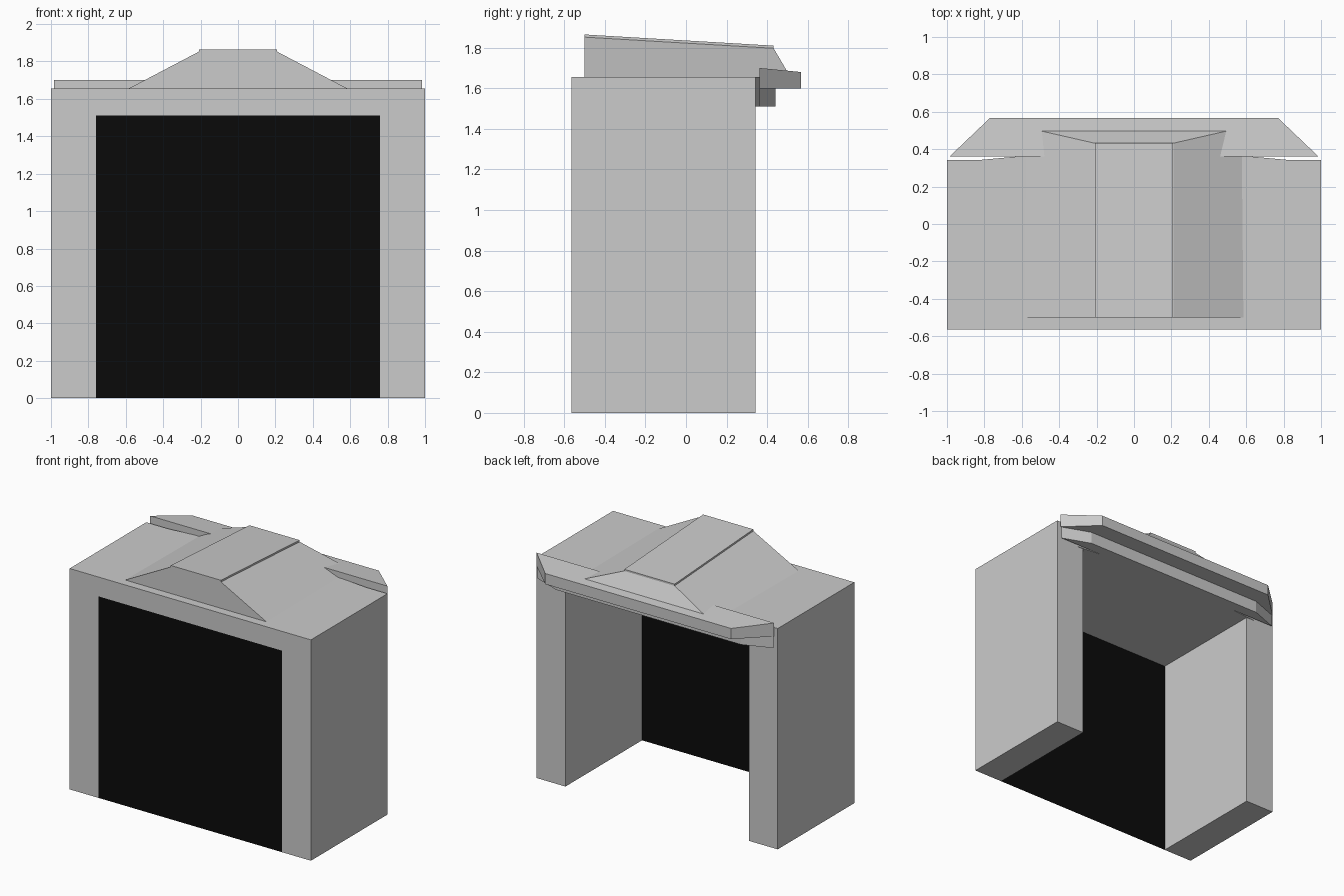
import bpy, bmesh
from mathutils import Vector

if "Cube" in bpy.data.objects:
    bpy.data.objects.remove(bpy.data.objects["Cube"])


def loft(name, start, end):
    """Closed solid between two matching polygon loops."""
    bm = bmesh.new()
    a = [bm.verts.new(p) for p in start]
    b = [bm.verts.new(p) for p in end]
    bm.faces.new(a)
    bm.faces.new(b)
    for i in range(len(a)):
        j = (i + 1) % len(a)
        bm.faces.new((a[i], a[j], b[j], b[i]))
    bmesh.ops.recalc_face_normals(bm, faces=bm.faces[:])
    mesh = bpy.data.meshes.new(name)
    bm.to_mesh(mesh)
    bm.free()
    obj = bpy.data.objects.new(name, mesh)
    bpy.context.collection.objects.link(obj)
    return obj


def mirrored(half):
    """Complete a right-hand half outline across x = 0."""
    return half + [(-p[0],) + tuple(p[1:]) for p in reversed(half)]


def plan_slab(name, half, z0, tops):
    """Symmetric plan outline with flat base and a top height per point."""
    top_half = [(x, y, z) for (x, y), z in zip(half, tops)]
    bottom = mirrored([(x, y, z0) for x, y in half])
    return loft(name, bottom, mirrored(top_half))


FRONT, BACK = -0.565, 0.342
EAVE, OPEN_X, OPEN_Z = 1.655, 0.76, 1.51

# Main arch: two side walls and a lintel
arch = mirrored([(OPEN_X, OPEN_Z), (OPEN_X, 0), (1, 0), (1, EAVE)])
loft("arch_body", [(x, FRONT, z) for x, z in arch],
     [(x, BACK, z) for x, z in arch])

# Shallow bulge on the rear of the lintel
plan_slab("lintel_bulge", [(0.83, BACK), (0.61, 0.362)], OPEN_Z, [EAVE, EAVE])

# Two-tier rear cornice with angled ends
plan_slab("lower_cornice", [(0.98, 0.362), (0.765, 0.442)], OPEN_Z, [1.60, 1.60])
plan_slab("upper_cornice", [(0.985, 0.362), (0.77, 0.567)], 1.60, [1.70, 1.68])

# Roof hump, falling towards the rear
loft("roof_hump",
     mirrored([(0.585, -0.5, EAVE), (0.21, -0.5, 1.852)]),
     mirrored([(0.575, 0.515, EAVE), (0.21, 0.432, 1.797)]))

# Thin cap on the hump
loft("roof_cap",
     mirrored([(0.208, -0.5, 1.850), (0.208, -0.5, 1.865)]),
     mirrored([(0.208, 0.432, 1.796), (0.208, 0.432, 1.81)]))

# Black panel closing the front of the opening
mesh = bpy.data.meshes.new("front_panel")
mesh.from_pydata([(-OPEN_X, FRONT, 0), (OPEN_X, FRONT, 0),
                  (OPEN_X, FRONT, OPEN_Z), (-OPEN_X, FRONT, OPEN_Z)],
                 [], [(0, 1, 2, 3)])
panel = bpy.data.objects.new("front_panel", mesh)
bpy.context.collection.objects.link(panel)
black = bpy.data.materials.new("black")
black.diffuse_color = (0.003, 0.003, 0.003, 1)
black.use_nodes = True
black.node_tree.nodes["Principled BSDF"].inputs["Base Color"].default_value = black.diffuse_color
mesh.materials.append(black)
